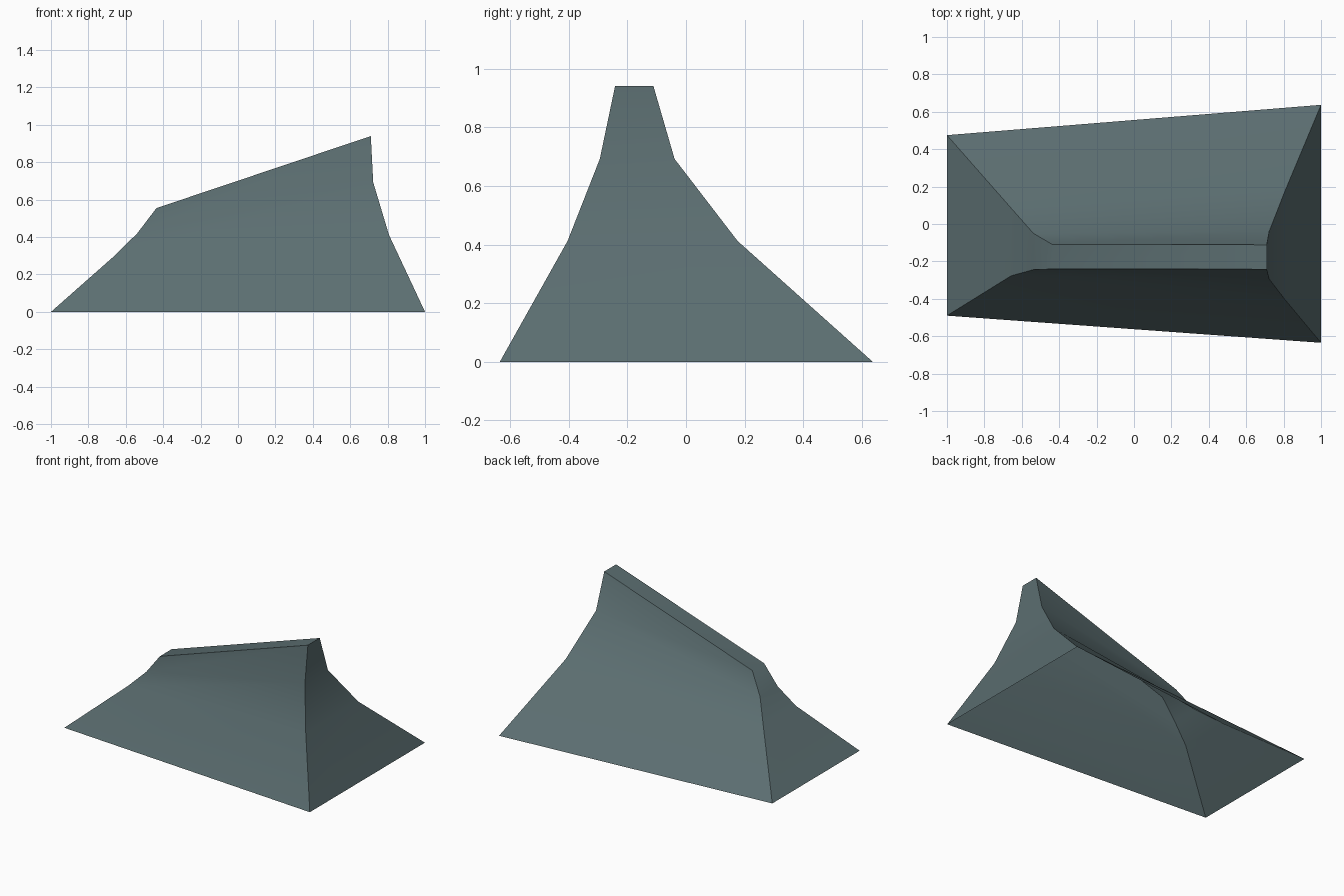
import bpy, bmesh, math

if "Cube" in bpy.data.objects:
    bpy.data.objects.remove(bpy.data.objects["Cube"])

slate = bpy.data.materials.new("slate grey")
slate.diffuse_color = (0.105, 0.155, 0.163, 1)
slate.use_nodes = True
slate.node_tree.nodes["Principled BSDF"].inputs["Base Color"].default_value = slate.diffuse_color

# Flared roof profile at each end: (x, front y, back y, z), eaves to ridge
left = [(-1.0, -0.49, 0.475, 0), (-0.657, -0.277, 0.085, 0.303),
        (-0.538, -0.244, -0.05, 0.421), (-0.436, -0.241, -0.11, 0.555)]
right = [(1.0, -0.635, 0.637, 0), (0.807, -0.404, 0.176, 0.412),
         (0.723, -0.294, -0.039, 0.692), (0.71, -0.242, -0.111, 0.94)]

# Roof shell: stacked four-cornered rings, open underneath
bm = bmesh.new()
rings = []
for (lx, lf, lb, lz), (rx, rf, rb, rz) in zip(left, right):
    rings.append([bm.verts.new(p) for p in
                  ((lx, lf, lz), (rx, rf, rz), (rx, rb, rz), (lx, lb, lz))])
for low, high in zip(rings, rings[1:]):
    for i in range(4):
        j = (i + 1) % 4
        bm.faces.new((low[i], low[j], high[j], high[i]))
# Ridge cap
bm.faces.new(rings[-1])

mesh = bpy.data.meshes.new("hipped_roof")
bm.to_mesh(mesh)
bm.free()
mesh.materials.append(slate)
roof = bpy.data.objects.new("hipped_roof", mesh)
bpy.context.collection.objects.link(roof)

# Smooth flare, sharp hips and ridge
bpy.context.view_layer.objects.active = roof
roof.select_set(True)
bpy.ops.object.shade_smooth_by_angle(angle=math.radians(40))
